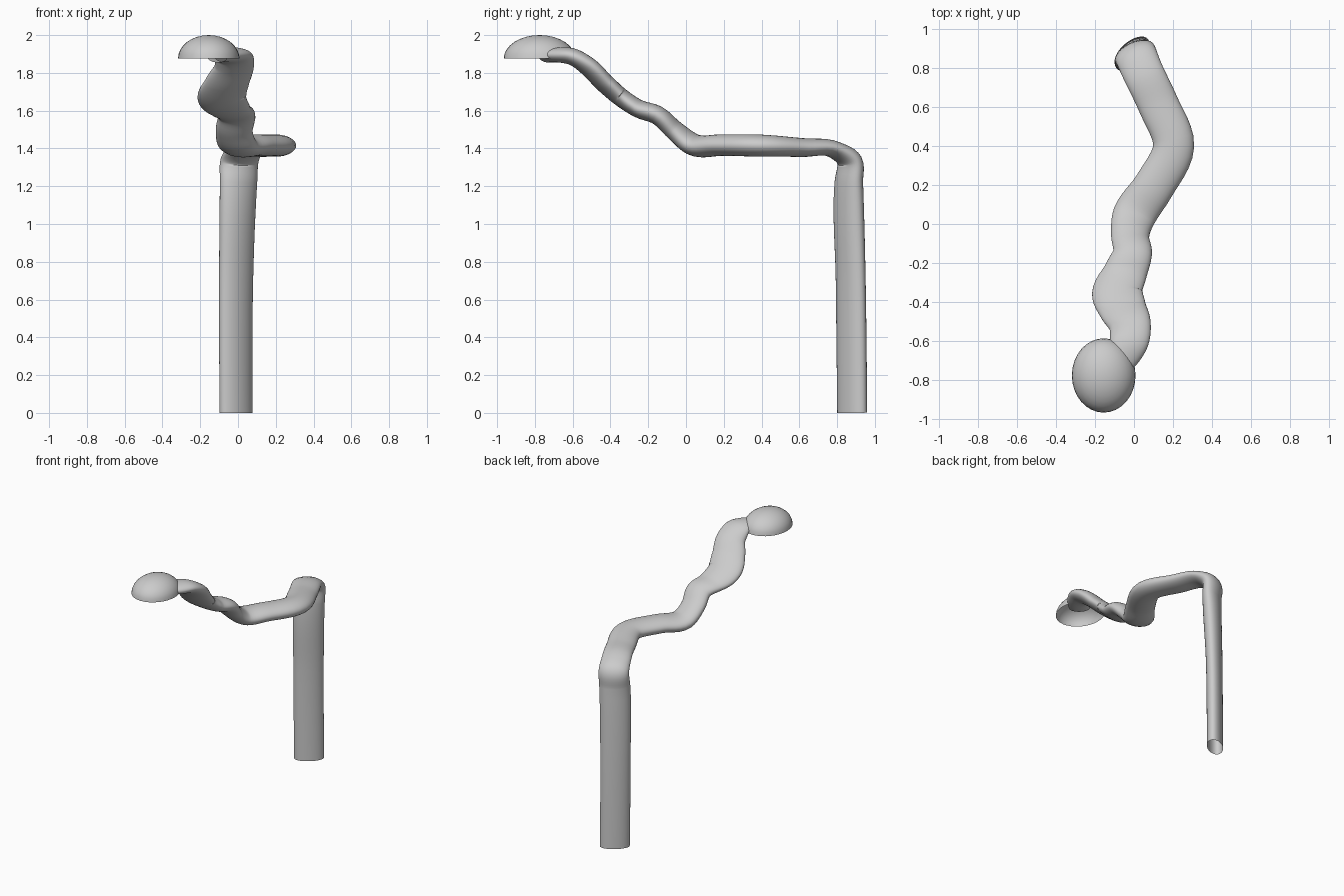
import bpy, bmesh, math
from mathutils import Vector, Matrix

if "Cube" in bpy.data.objects:
    bpy.data.objects.remove(bpy.data.objects["Cube"])

# Stations along the stem: centre xyz, wide direction xyz, half width, half thickness
STATIONS = [
    (-.01, .88, 0, .77, .64, 0, .105, .055),
    (-.01, .872, .7, .78, .62, 0, .106, .056),
    (.003, .862, 1.22, .85, .5, 0, .109, .06),
    (.008, .866, 1.335, .92, .4, 0, .108, .056),
    (.04, .79, 1.392, .92, .38, 0, .105, .045),
    (.125, .61, 1.405, .93, .33, 0, .104, .05),
    (.203, .4, 1.415, 1, 0, 0, .105, .058),
    (.1, .19, 1.418, .87, -.5, 0, .105, .057),
    (0, .04, 1.42, .9, -.4, 0, .11, .057),
    (-.02, -.06, 1.495, .97, -.15, 0, .098, .052),
    (-.008, -.15, 1.575, 1, 0, 0, .1, .05),
    (-.045, -.25, 1.61, 1, 0, 0, .112, .048),
    (-.085, -.35, 1.675, 1, 0, .1, .13, .048),
    (-.06, -.43, 1.745, 1, 0, .2, .122, .048),
    (-.02, -.52, 1.835, 1, 0, .2, .107, .048),
    (-.025, -.6, 1.885, .95, -.2, .1, .1, .045),
    (-.055, -.67, 1.895, .8, -.5, 0, .085, .04),
    (-.11, -.73, 1.89, .7, -.7, 0, .075, .035),
]
SIDES, STEPS = 32, 6


def catmull(i, t):
    """Smooth interpolation between stations i and i + 1, with path tangent."""
    n = len(STATIONS) - 1
    p = [STATIONS[min(max(k, 0), n)] for k in (i - 1, i, i + 1, i + 2)]
    # chord-aware tangents keep the long post from overshooting at the bend
    d = [max((Vector(p[k + 1][:3]) - Vector(p[k][:3])).length, .02) for k in range(3)]
    val, der = [], []
    for a, b, c, e in zip(*p):
        s1 = (b - a) / d[0] * d[1] / (d[0] + d[1]) + (c - b) / d[1] * d[0] / (d[0] + d[1])
        s2 = (c - b) / d[1] * d[2] / (d[1] + d[2]) + (e - c) / d[2] * d[1] / (d[1] + d[2])
        m1, m2 = s1 * d[1], s2 * d[1]
        val.append((2*t**3 - 3*t*t + 1) * b + (t**3 - 2*t*t + t) * m1
                   + (3*t*t - 2*t**3) * c + (t**3 - t*t) * m2)
        der.append((6*t*t - 6*t) * (b - c) + (3*t*t - 4*t + 1) * m1 + (3*t*t - 2*t) * m2)
    return val, Vector(der[:3]).normalized()


def finish(name, bm):
    bmesh.ops.recalc_face_normals(bm, faces=bm.faces[:])
    me = bpy.data.meshes.new(name)
    bm.to_mesh(me)
    bm.free()
    for f in me.polygons:
        f.use_smooth = True
    ob = bpy.data.objects.new(name, me)
    bpy.context.collection.objects.link(ob)
    return ob


# Stem: flattened, open-ended tube swept through the stations
bm = bmesh.new()
rings = []
samples = [(i, k / STEPS) for i in range(len(STATIONS) - 1) for k in range(STEPS)]
for i, t in samples + [(len(STATIONS) - 2, 1)]:
    v, tan = catmull(i, t)
    wide = Vector(v[3:6])
    wide = (wide - tan * wide.dot(tan)).normalized()
    thin = tan.cross(wide)
    ring = []
    for k in range(SIDES):
        a = math.tau * k / SIDES
        co = Vector(v[:3]) + wide * v[6] * math.cos(a) + thin * v[7] * math.sin(a)
        co.z = max(co.z, 0)
        ring.append(bm.verts.new(co))
    rings.append(ring)
for lo, hi in zip(rings, rings[1:]):
    for k in range(SIDES):
        n = (k + 1) % SIDES
        bm.faces.new((lo[k], lo[n], hi[n], hi[k]))
finish("bent_stem", bm)

# Cap: open, squashed half sphere at the end of the stem
bm = bmesh.new()
bmesh.ops.create_uvsphere(bm, u_segments=32, v_segments=16, radius=1)
bmesh.ops.delete(bm, geom=[v for v in bm.verts if v.co.z < -.01], context='VERTS')
bmesh.ops.transform(bm, verts=bm.verts[:],
                    matrix=Matrix.Translation((-.155, -.775, 1.875))
                    @ Matrix.Diagonal((.163, .19, .125, 1)))
finish("dome_cap", bm)
